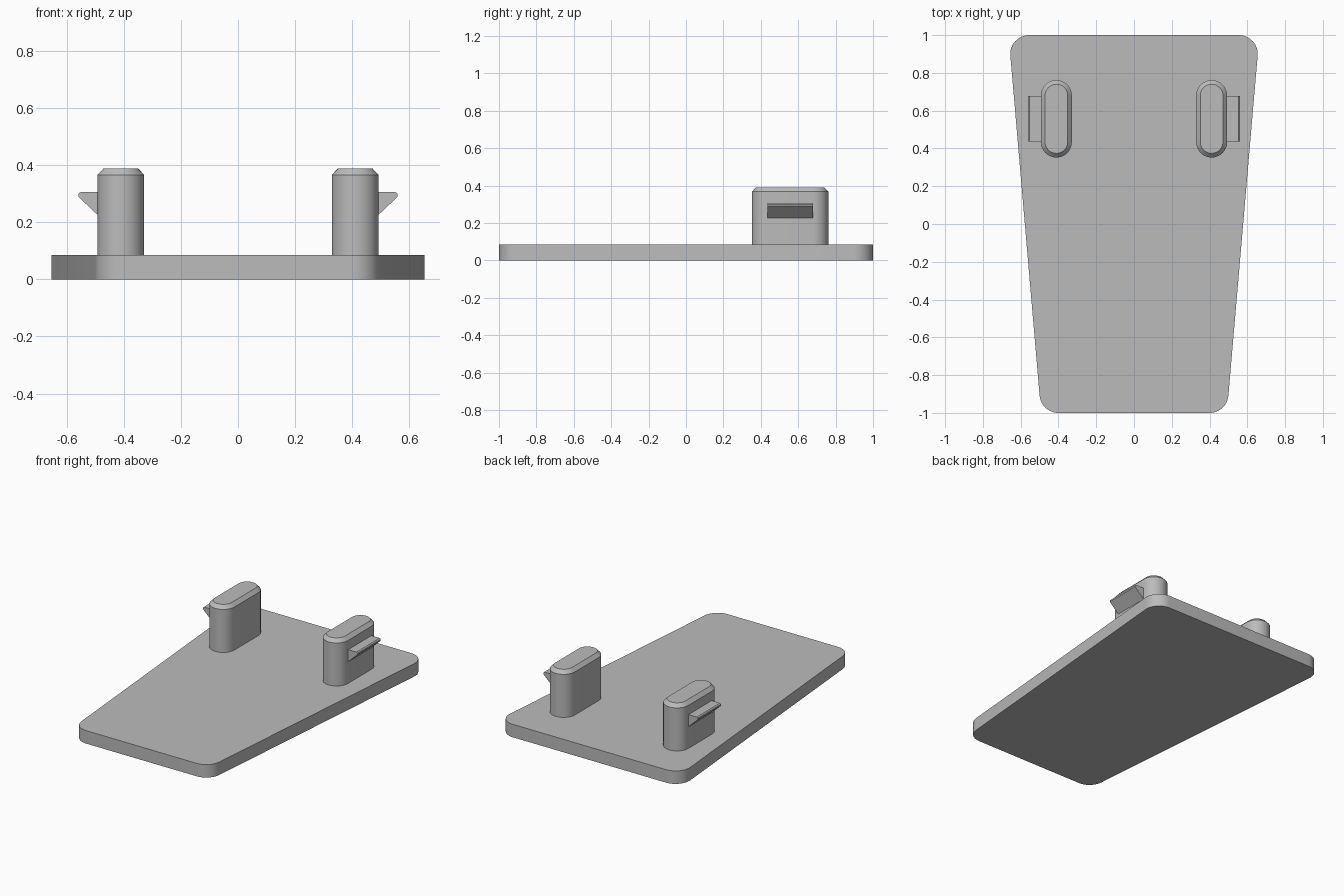
import bpy, bmesh, math

cube = bpy.data.objects.get("Cube")
if cube:
    bpy.data.objects.remove(cube)

grey = bpy.data.materials.new("plain grey")
grey.use_nodes = True
COLOUR = (0.5, 0.5, 0.5, 1)
grey.diffuse_color = COLOUR
grey.node_tree.nodes["Principled BSDF"].inputs["Base Color"].default_value = COLOUR


def arc(cx, cy, r, start, end, steps=12):
    angles = [start + (end - start) * i / steps for i in range(steps + 1)]
    return [(cx + r * math.cos(a), cy + r * math.sin(a)) for a in angles]


def loft(name, rings):
    """Closed solid through rings of equal point count."""
    bm = bmesh.new()
    loops = [[bm.verts.new(p) for p in ring] for ring in rings]
    n = len(loops[0])
    for low, high in zip(loops, loops[1:]):
        for i in range(n):
            j = (i + 1) % n
            bm.faces.new((low[i], low[j], high[j], high[i]))
    bm.faces.new(loops[0][::-1])
    bm.faces.new(loops[-1])
    bmesh.ops.recalc_face_normals(bm, faces=bm.faces)
    mesh = bpy.data.meshes.new(name)
    bm.to_mesh(mesh)
    bm.free()
    mesh.materials.append(grey)
    obj = bpy.data.objects.new(name, mesh)
    bpy.context.collection.objects.link(obj)
    bpy.ops.object.select_all(action="DESELECT")
    obj.select_set(True)
    bpy.context.view_layer.objects.active = obj
    bpy.ops.object.shade_smooth_by_angle(angle=math.radians(30))
    return obj


# Tapered base plate with rounded corners
R, FRONT_X, BACK_X, END_Y = 0.1, 0.4, 0.555, 0.9
THICK = 0.085
tilt = math.atan((BACK_X - FRONT_X) / (2 * END_Y))
half = (arc(FRONT_X, -END_Y, R, -math.pi / 2, -tilt)
        + arc(BACK_X, END_Y, R, -tilt, math.pi / 2))
outline = half + [(-x, y) for x, y in reversed(half)]
loft("base_plate", [[(x, y, z) for x, y in outline] for z in (0, THICK)])

# Pegs with chamfered tops, each with an outward snap hook
PEG_X, PEG_Y, PEG_R, STRAIGHT = 0.411, 0.557, 0.082, 0.123
hook_profile = [(0.47, 0.205), (0.56, 0.29), (0.56, 0.3), (0.553, 0.306), (0.47, 0.306)]


def peg_ring(cx, r, z):
    pts = (arc(cx, PEG_Y + STRAIGHT, r, 0, math.pi, 16)
           + arc(cx, PEG_Y - STRAIGHT, r, math.pi, 2 * math.pi, 16))
    return [(x, y, z) for x, y in pts]


for side, s in (("left", 1), ("right", -1)):
    cx = s * PEG_X
    loft(side + "_peg", [peg_ring(cx, PEG_R, THICK), peg_ring(cx, PEG_R, 0.367),
                         peg_ring(cx, PEG_R - 0.022, 0.39)])
    loft(side + "_snap_hook", [[(s * x, y, z) for x, z in hook_profile]
                               for y in (0.437, 0.678)])
